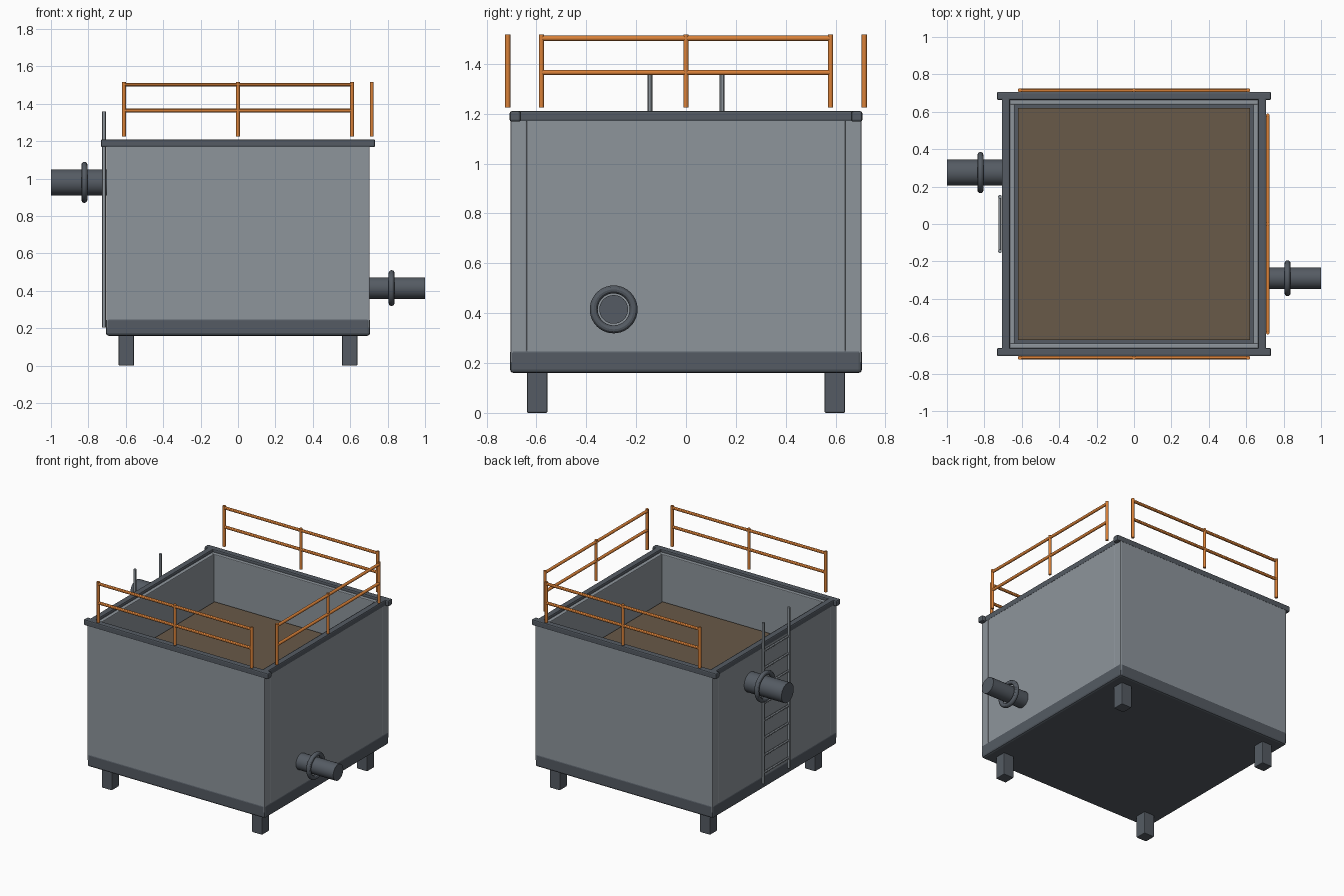
import bpy
from mathutils import Vector

if "Cube" in bpy.data.objects:
    bpy.data.objects.remove(bpy.data.objects["Cube"])


def material(name, rgb):
    m = bpy.data.materials.new(name)
    m.diffuse_color = (*rgb, 1)
    m.use_nodes = True
    m.node_tree.nodes["Principled BSDF"].inputs["Base Color"].default_value = m.diffuse_color
    return m


STEEL = material("light_steel", (0.27, 0.30, 0.33))
DARK = material("dark_steel", (0.09, 0.105, 0.125))
ORANGE = material("safety_orange", (0.70, 0.22, 0.04))
BROWN = material("sludge_brown", (0.14, 0.10, 0.065))


def finish(name, mat):
    ob = bpy.context.object
    ob.name = name
    ob.data.materials.append(mat)
    return ob


def box(name, lo, hi, mat, bevel=0.005):
    lo, hi = Vector(lo), Vector(hi)
    bpy.ops.mesh.primitive_cube_add(size=1, location=(lo + hi) / 2)
    ob = finish(name, mat)
    ob.scale = hi - lo
    bpy.ops.object.transform_apply(location=False, rotation=False, scale=True)
    if bevel:
        mod = ob.modifiers.new("Bevel", 'BEVEL')
        mod.width = bevel
        mod.segments = 2
    return ob


def rod(name, a, b, r, mat, sides=12):
    a, b = Vector(a), Vector(b)
    d = b - a
    bpy.ops.mesh.primitive_cylinder_add(vertices=sides, radius=r, depth=d.length,
                                        location=(a + b) / 2,
                                        rotation=d.to_track_quat('Z', 'Y').to_euler())
    ob = finish(name, mat)
    bpy.ops.object.shade_smooth_by_angle()
    return ob


# Floor slab and contents
box("floor_slab", (-0.706, -0.706, 0.16), (0.706, 0.706, 0.255), DARK, 0.014)
box("sludge", (-0.62, -0.62, 0.81), (0.62, 0.62, 0.86), BROWN, 0)

for s, side in ((-1, "front"), (1, "back")):
    # Long walls and rim beams
    y0, y1 = sorted((s * 0.638, s * 0.704))
    box(side + "_wall", (-0.704, y0, 0.2), (0.704, y1, 1.19), STEEL)
    y0, y1 = sorted((s * 0.663, s * 0.707))
    box(side + "_rim", (-0.733, y0, 1.168), (0.733, y1, 1.21), DARK, 0.008)
    # Legs
    for t, end in ((-1, "left"), (1, "right")):
        x0, x1 = sorted((t * 0.556, t * 0.638))
        y0, y1 = sorted((s * 0.556, s * 0.638))
        box(f"{side}_{end}_leg", (x0, y0, 0), (x1, y1, 0.17), DARK)

for s, side in ((-1, "left"), (1, "right")):
    # Side walls and rim beams between the long ones
    x0, x1 = sorted((s * 0.638, s * 0.704))
    box(side + "_wall", (x0, -0.64, 0.2), (x1, 0.64, 1.19), STEEL)
    x0, x1 = sorted((s * 0.663, s * 0.707))
    box(side + "_rim", (x0, -0.68, 1.168), (x1, 0.68, 1.21), DARK, 0.008)


# Pipes with ring flanges
def pipe(name, s, y, z, r, ring):
    rod(name + "_pipe", (s * 0.68, y, z), (s * 1.0, y, z), r, DARK, 32)
    bpy.ops.mesh.primitive_torus_add(major_radius=ring, minor_radius=0.016,
                                     major_segments=40, minor_segments=12,
                                     location=(s * 0.821, y, z), rotation=(0, 1.5708, 0))
    finish(name + "_flange", DARK)
    bpy.ops.object.shade_smooth_by_angle()


pipe("inlet", -1, 0.275, 0.98, 0.07, 0.094)
pipe("outlet", 1, -0.29, 0.415, 0.0575, 0.08)

# Ladder on the left wall
for y in (-0.145, 0.145):
    rod("ladder_rail", (-0.717, y, 0.205), (-0.717, y, 1.36), 0.01, STEEL)
for i in range(8):
    z = 0.28 + i * 0.125
    rod("ladder_rung", (-0.717, -0.145, z), (-0.717, 0.145, z), 0.008, STEEL)


# Guard rails on three sides
def guard(name, centre, along):
    c, d = Vector(centre), Vector(along)
    for k in (-1, 0, 1):
        p = c + d * k
        rod(name + "_post", p + Vector((0, 0, 1.225)), p + Vector((0, 0, 1.517)), 0.0105, ORANGE)
    for z in (1.365, 1.502):
        up = Vector((0, 0, z))
        rod(name + "_bar", c - d + up, c + d + up, 0.0105, ORANGE)


guard("front_guard", (0, -0.715, 0), (0.61, 0, 0))
guard("back_guard", (0, 0.715, 0), (0.61, 0, 0))
guard("right_guard", (0.715, 0, 0), (0, 0.58, 0))
